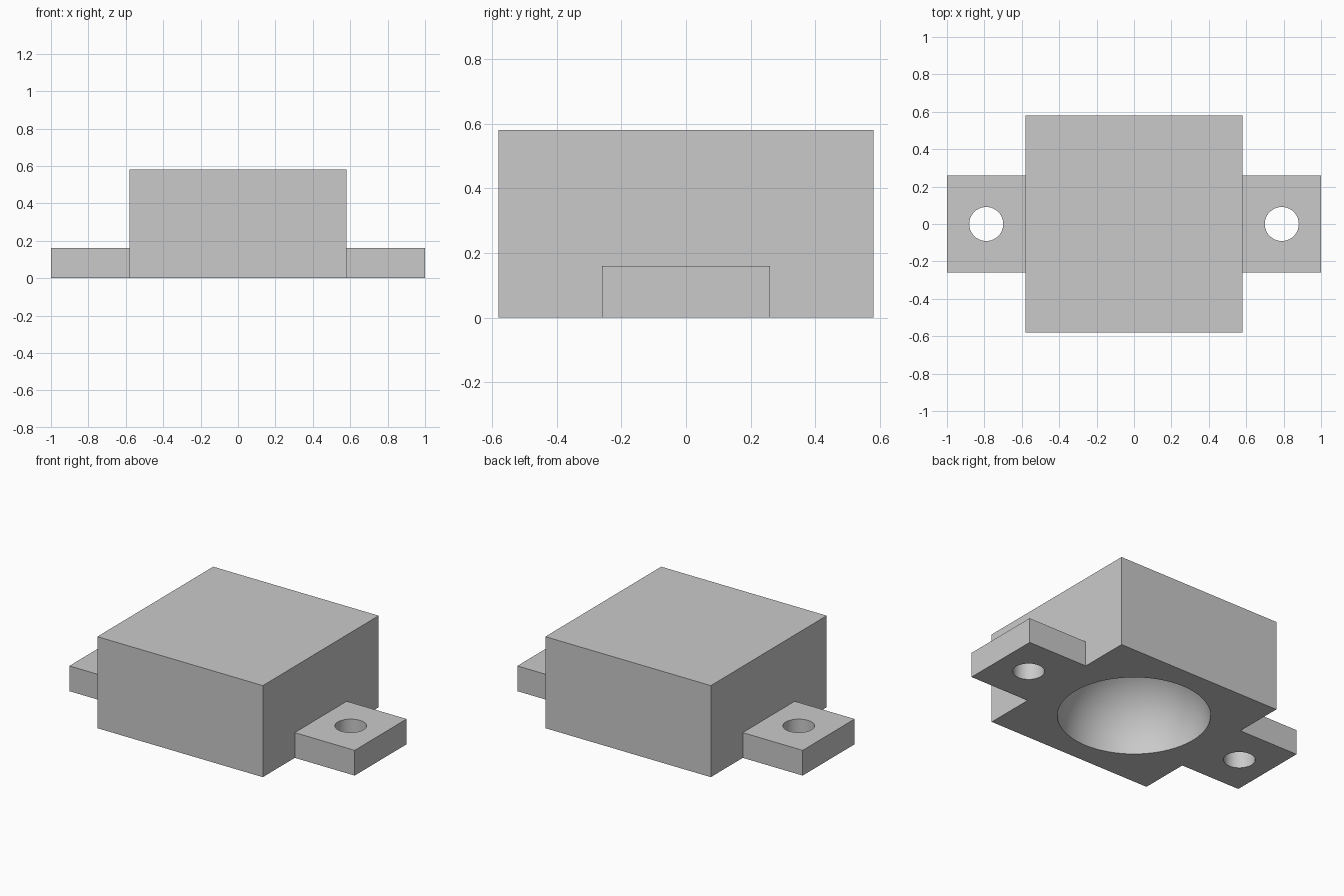
import bpy

default_cube = bpy.data.objects.get("Cube")
if default_cube:
    bpy.data.objects.remove(default_cube, do_unlink=True)

# Main dimensions
BODY, HEIGHT = 1.16, 0.58
TAB_DEPTH, TAB_HEIGHT = 0.52, 0.16
HOLE_X, HOLE_RADIUS = 0.79, 0.091
DOME_RADIUS = 0.44

grey = bpy.data.materials.new("light_grey")
grey.use_nodes = True
colour = (0.59, 0.59, 0.59, 1)
grey.diffuse_color = colour
grey.node_tree.nodes["Principled BSDF"].inputs["Base Color"].default_value = colour


def block(name, size_x, size_y, size_z):
    """Box standing on the ground at the centre."""
    bpy.ops.mesh.primitive_cube_add(size=1, location=(0, 0, size_z / 2))
    obj = bpy.context.object
    obj.name = name
    obj.scale = (size_x, size_y, size_z)
    bpy.ops.object.transform_apply(location=True, rotation=False, scale=True)
    obj.data.materials.append(grey)
    return obj


def combine(target, tool, operation):
    """Apply a boolean and remove the tool object."""
    tool.hide_render = True
    mod = target.modifiers.new("boolean", "BOOLEAN")
    mod.operation, mod.solver, mod.object = operation, "EXACT", tool
    bpy.context.view_layer.objects.active = target
    bpy.ops.object.modifier_apply(modifier=mod.name)
    bpy.data.objects.remove(tool, do_unlink=True)


# Square housing with a mounting tab on each side
housing = block("housing", BODY, BODY, HEIGHT)
combine(housing, block("mounting_tabs", 2, TAB_DEPTH, TAB_HEIGHT), "UNION")

# Hemispherical hollow in the underside
bpy.ops.mesh.primitive_uv_sphere_add(segments=64, ring_count=32, radius=DOME_RADIUS,
                                     location=(0, 0, -0.001))
dome = bpy.context.object
dome.data.materials.append(grey)
combine(housing, dome, "DIFFERENCE")

# Screw hole through each tab
for side in (-1, 1):
    bpy.ops.mesh.primitive_cylinder_add(vertices=64, radius=HOLE_RADIUS, depth=1,
                                        location=(side * HOLE_X, 0, 0))
    drill = bpy.context.object
    drill.data.materials.append(grey)
    combine(housing, drill, "DIFFERENCE")

# Smooth hollow and holes, crisp block edges
bpy.ops.object.select_all(action="DESELECT")
housing.select_set(True)
bpy.context.view_layer.objects.active = housing
bpy.ops.object.shade_smooth_by_angle()
